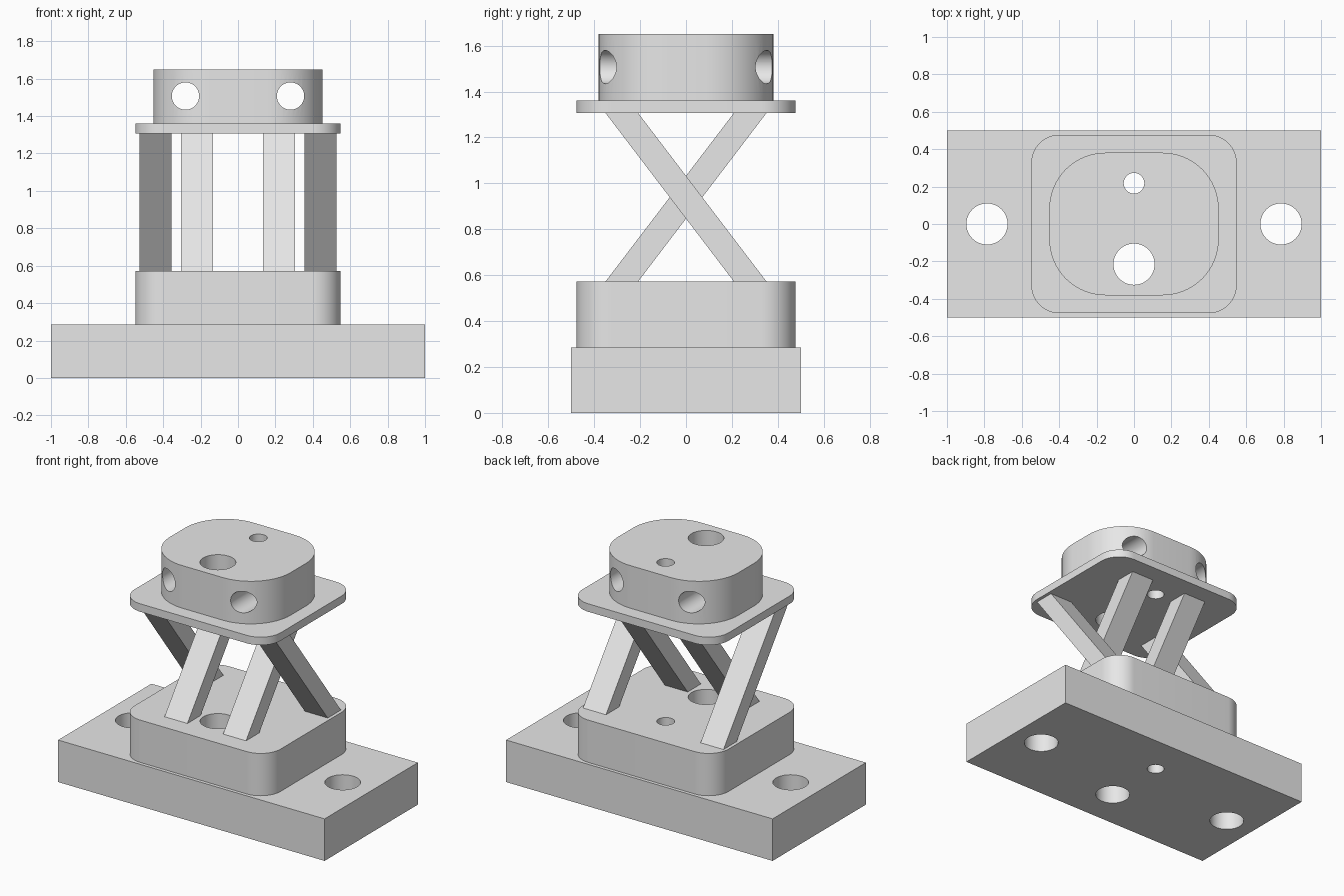
import bpy
import bmesh
from math import cos, sin, pi
from mathutils import Matrix, Vector

if "Cube" in bpy.data.objects:
    bpy.data.objects.remove(bpy.data.objects["Cube"], do_unlink=True)

grey = bpy.data.materials.new("light_grey")
grey.use_nodes = True
grey.diffuse_color = (0.8, 0.8, 0.8, 1)
grey.node_tree.nodes["Principled BSDF"].inputs["Base Color"].default_value = (0.8, 0.8, 0.8, 1)


def make_object(name, bm):
    bmesh.ops.recalc_face_normals(bm, faces=bm.faces)
    mesh = bpy.data.meshes.new(name)
    bm.to_mesh(mesh)
    bm.free()
    mesh.materials.append(grey)
    obj = bpy.data.objects.new(name, mesh)
    bpy.context.collection.objects.link(obj)
    return obj


def prism(name, outline, bottom, top, shift=(0, 0)):
    """Extrude an outline from bottom to top, optionally sheared by shift."""
    bm = bmesh.new()
    face = bm.faces.new([bm.verts.new((x, y, bottom)) for x, y in outline])
    result = bmesh.ops.extrude_face_region(bm, geom=[face])
    verts = [v for v in result["geom"] if isinstance(v, bmesh.types.BMVert)]
    bmesh.ops.translate(bm, verts=verts, vec=Vector((*shift, top - bottom)))
    # the extrusion leaves the first face in place as the bottom cap
    return make_object(name, bm)


def rectangle(cx, cy, hx, hy):
    return [(cx + sx * hx, cy + sy * hy) for sx, sy in ((1, 1), (-1, 1), (-1, -1), (1, -1))]


def rounded_rectangle(hx, hy, radius, steps=16):
    points = []
    for quarter, (cx, cy) in enumerate(rectangle(0, 0, hx - radius, hy - radius)):
        for i in range(steps + 1):
            a = (quarter + i / steps) * pi / 2
            points.append((cx + radius * cos(a), cy + radius * sin(a)))
    return points


def drill(obj, holes):
    """Cut round holes, each given as (centre, radius, axis)."""
    bm = bmesh.new()
    for centre, radius, axis in holes:
        matrix = Matrix.Translation(centre)
        if axis == "Y":
            matrix = matrix @ Matrix.Rotation(pi / 2, 4, "X")
        bmesh.ops.create_cone(bm, cap_ends=True, segments=64, radius1=radius,
                              radius2=radius, depth=4, matrix=matrix)
    cutter = make_object("hole_cutter", bm)
    cutter.hide_render = True
    mod = obj.modifiers.new("holes", "BOOLEAN")
    mod.operation = "DIFFERENCE"
    mod.solver = "EXACT"
    mod.object = cutter
    select(obj)
    bpy.ops.object.modifier_apply(modifier=mod.name)
    bpy.data.objects.remove(cutter, do_unlink=True)
    bpy.ops.object.shade_smooth_by_angle(angle=pi / 6)


def select(obj):
    bpy.ops.object.select_all(action="DESELECT")
    obj.select_set(True)
    bpy.context.view_layer.objects.active = obj


# Heights of the stacked parts
base_top, pedestal_top, plate_bottom, plate_top, head_top = 0.285, 0.572, 1.307, 1.361, 1.65

# Holes shared by the whole stack, the base bolts and the head's cross bores
centre_holes = [((0, -0.215, 0.8), 0.11, "Z"), ((0, 0.218, 0.8), 0.055, "Z")]
bolt_holes = [((s * 0.786, 0, 0), 0.11, "Z") for s in (-1, 1)]
cross_holes = [((s * 0.281, 0, 1.507), 0.073, "Y") for s in (-1, 1)]

# Base, pedestal, upper plate and head
base = prism("base", rectangle(0, 0, 1, 0.5), 0, base_top)
drill(base, centre_holes + bolt_holes)
pedestal = prism("pedestal", rounded_rectangle(0.549, 0.477, 0.15), base_top, pedestal_top)
drill(pedestal, centre_holes)
plate = prism("upper_plate", rounded_rectangle(0.549, 0.477, 0.15), plate_bottom, plate_top)
drill(plate, centre_holes)
head = prism("head", rounded_rectangle(0.453, 0.381, 0.3), plate_top, head_top)
drill(head, centre_holes + cross_holes)

# Crossed struts: inner pair leans back, outer pair leans forward
for side, label in ((1, "left"), (-1, "right")):
    for kind, x, lean in (("inner", 0.22, 1), ("outer", 0.441, -1)):
        prism(f"{kind}_strut_{label}", rectangle(side * x, -lean * 0.28, 0.086, 0.071),
              pedestal_top, plate_bottom, (0, lean * 0.56))
